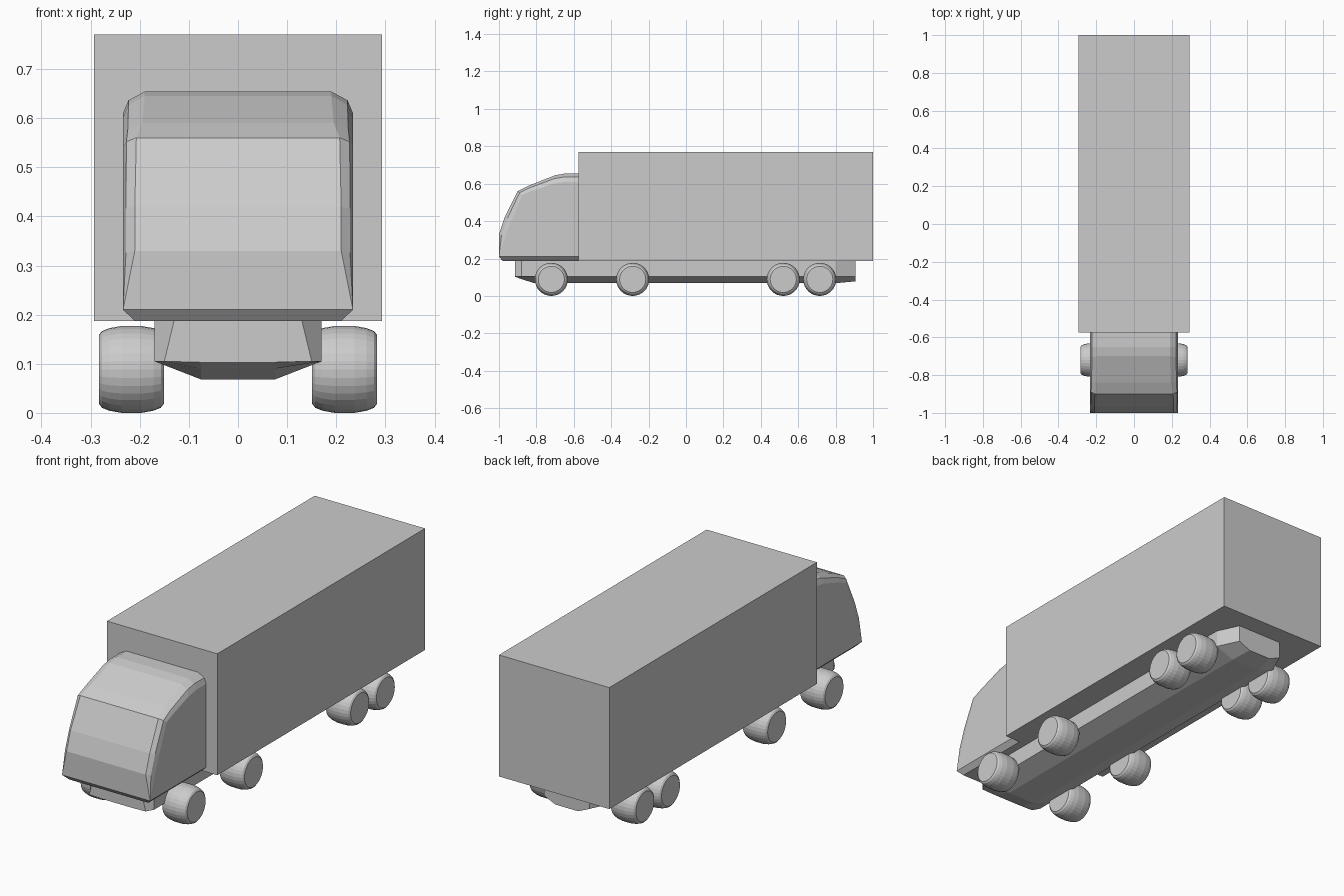
import bpy, bmesh, math

if "Cube" in bpy.data.objects:
    bpy.data.objects.remove(bpy.data.objects["Cube"], do_unlink=True)

# One plain grey for the whole truck
grey = bpy.data.materials.new("plain_grey")
grey.use_nodes = True
colour = (0.6, 0.6, 0.6, 1)
grey.diffuse_color = colour
grey.node_tree.nodes["Principled BSDF"].inputs["Base Color"].default_value = colour


def finish(bm, name):
    bmesh.ops.remove_doubles(bm, verts=bm.verts, dist=0.0001)
    bmesh.ops.recalc_face_normals(bm, faces=bm.faces)
    mesh = bpy.data.meshes.new(name)
    bm.to_mesh(mesh)
    bm.free()
    mesh.materials.append(grey)
    obj = bpy.data.objects.new(name, mesh)
    bpy.context.collection.objects.link(obj)
    return obj


def bridge(bm, rows, closed=False):
    """Join neighbouring rows of vertices with quads."""
    for a, b in zip(rows, rows[1:]):
        n = len(a)
        for i in range(n if closed else n - 1):
            j = (i + 1) % n
            bm.faces.new((a[i], a[j], b[j], b[i]))


# Cargo box
bm = bmesh.new()
bmesh.ops.create_cube(bm, size=1)
bmesh.ops.scale(bm, vec=(0.586, 1.575, 0.583), verts=bm.verts)
bmesh.ops.translate(bm, vec=(0, 0.2125, 0.4785), verts=bm.verts)
finish(bm, "cargo_box")

# Cab: stations run up the nose and over the roof
# each is centre-strip (y, z, half width) then side-face edge (y, z)
SIDE = 0.234
stations = [
    (-1.0, 0.21, SIDE, -1.0, 0.21),
    (-1.0, 0.33, 0.21, -0.965, 0.32),
    (-0.97, 0.42, 0.21, -0.93, 0.41),
    (-0.90, 0.56, 0.207, -0.875, 0.54),
    (-0.84, 0.59, 0.195, -0.83, 0.56),
    (-0.70, 0.645, 0.19, -0.71, 0.60),
    (-0.65, 0.654, 0.19, -0.65, 0.61),
    (-0.575, 0.654, 0.19, -0.575, 0.61),
]
bm = bmesh.new()
rows = []
for y, z, w, sy, sz in stations:
    mid = (w + (SIDE - w) * 0.75, y + (sy - y) * 0.4, z + (sz - z) * 0.4)
    half = [(SIDE, sy, sz), mid, (w, y, z)]
    pts = [(-p[0], p[1], p[2]) for p in half] + half[::-1]
    rows.append([bm.verts.new(p) for p in pts])
bridge(bm, rows)
sill = {}
for s, k in ((-1, 0), (1, -1)):
    back = bm.verts.new((s * SIDE, -0.575, 0.21))
    low_f = bm.verts.new((s * 0.21, -0.98, 0.187))
    low_b = bm.verts.new((s * 0.21, -0.575, 0.187))
    sill[s] = (back, low_f, low_b)
    bm.faces.new([r[k] for r in rows] + [back])
    bm.faces.new((rows[0][k], back, low_b, low_f))
(lb, lf, ll), (rb, rf, rl) = sill[-1], sill[1]
bm.faces.new((lf, rf, rl, ll))
bm.faces.new((rows[0][0], rows[0][-1], rf, lf))
bm.faces.new(rows[-1] + [rb, rl, ll, lb])
finish(bm, "cab")

# Chassis: sections along y (y, top half width, middle half width, keel half width, keel z)
sections = [
    (-0.915, 0.13, 0.15, 0.075, 0.103),
    (-0.88, 0.17, 0.17, 0.075, 0.09),
    (-0.81, 0.17, 0.17, 0.075, 0.068),
    (0.80, 0.17, 0.17, 0.075, 0.068),
    (0.905, 0.12, 0.12, 0.06, 0.078),
]
bm = bmesh.new()
rows = []
for y, top, mid, keel, zk in sections:
    half = [(top, 0.188), (mid, 0.105), (keel, zk)]
    pts = [(-x, z) for x, z in half] + half[::-1]
    rows.append([bm.verts.new((x, y, z)) for x, z in pts])
bridge(bm, rows, closed=True)
bm.faces.new(rows[0])
bm.faces.new(rows[-1])
finish(bm, "chassis")

# Wheels: barrel profile (x from wheel centre, radius) spun about the axle
R, SEG = 0.0885, 32
half = [(0.066, 0.070), (0.060, 0.078), (0.045, 0.084), (0.02, R)]
profile = half + [(-x, r) for x, r in half[::-1]]


def wheel(name, cx, cy):
    bm = bmesh.new()
    rows = []
    for x, r in profile:
        ring = [2 * math.pi * i / SEG for i in range(SEG)]
        rows.append([bm.verts.new((cx + x, cy + r * math.cos(a), R + r * math.sin(a)))
                     for a in ring])
    bridge(bm, rows, closed=True)
    bm.faces.new(rows[0])
    bm.faces.new(rows[-1])
    finish(bm, name)


axles = {"front": -0.72, "middle": -0.285, "rear_inner": 0.52, "rear_outer": 0.715}
for axle, y in axles.items():
    for side, s in (("left", 1), ("right", -1)):
        wheel(f"{axle}_wheel_{side}", s * 0.217, y)
